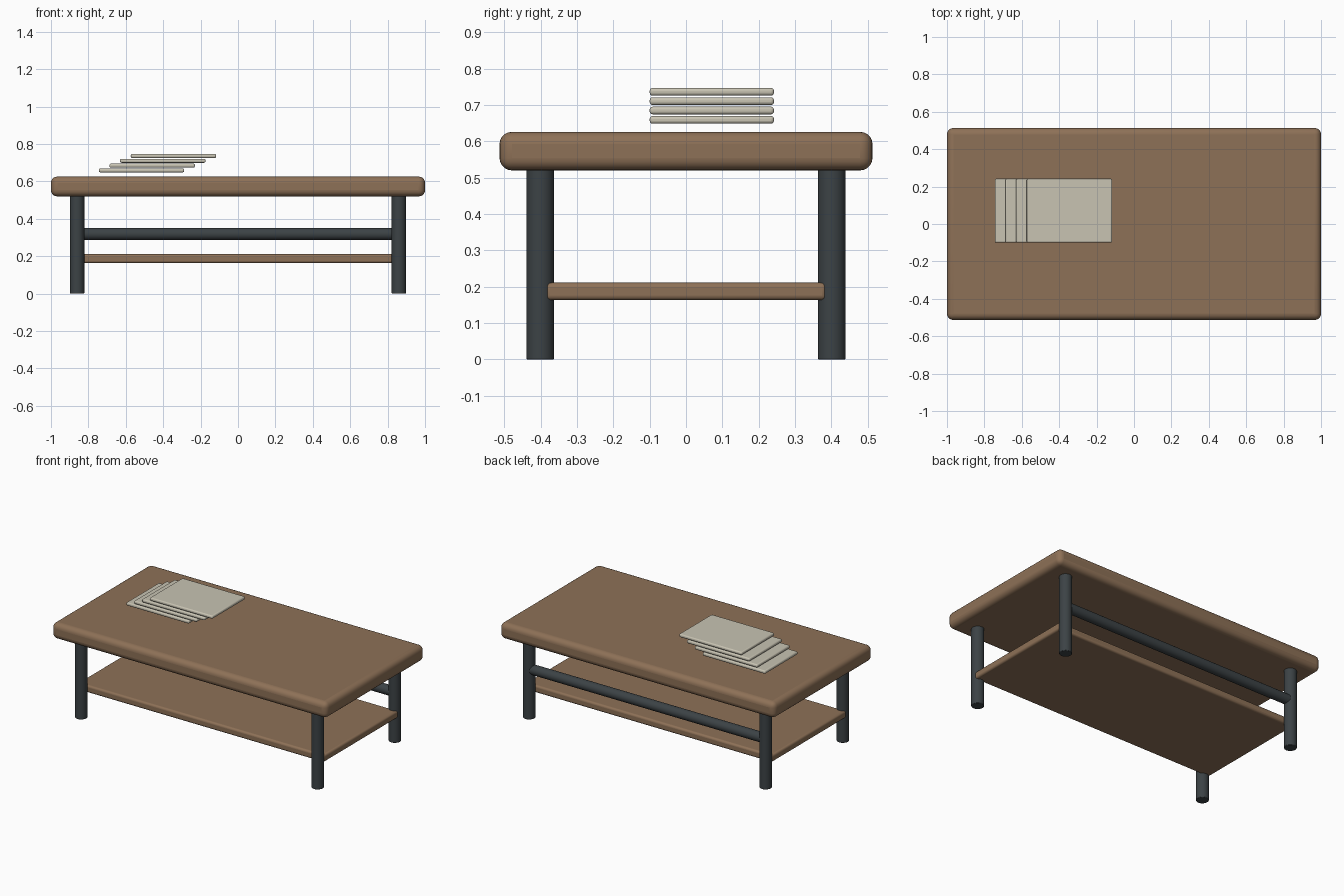
import bpy
import math

if "Cube" in bpy.data.objects:
    bpy.data.objects.remove(bpy.data.objects["Cube"])


def material(name, rgb):
    m = bpy.data.materials.new(name)
    m.diffuse_color = (*rgb, 1)
    m.use_nodes = True
    m.node_tree.nodes["Principled BSDF"].inputs["Base Color"].default_value = m.diffuse_color
    return m


WOOD = material("wood", (0.27, 0.165, 0.095))
METAL = material("dark_metal", (0.045, 0.055, 0.06))
PAPER = material("paper", (0.58, 0.55, 0.45))


def finish(name, mat, bevel, segments):
    ob = bpy.context.object
    ob.name = name
    ob.data.materials.append(mat)
    mod = ob.modifiers.new("rounded_edges", 'BEVEL')
    mod.width = bevel
    mod.segments = segments
    mod.limit_method = 'ANGLE'
    mod.angle_limit = math.radians(40)
    bpy.ops.object.shade_smooth_by_angle(angle=math.radians(35))
    return ob


def slab(name, centre, size, mat, bevel, segments=4):
    bpy.ops.mesh.primitive_cube_add(size=1, location=centre)
    bpy.context.object.scale = size
    bpy.ops.object.transform_apply(location=False, rotation=False, scale=True)
    return finish(name, mat, bevel, segments)


def rod(name, centre, radius, length, rotation=(0, 0, 0)):
    bpy.ops.mesh.primitive_cylinder_add(vertices=32, radius=radius, depth=length,
                                        location=centre, rotation=rotation)
    return finish(name, METAL, 0.003, 2)


# Table top and lower shelf
slab("table_top", (0, 0, 0.573), (2.0, 1.026, 0.106), WOOD, 0.034, 5)
slab("lower_shelf", (0, 0, 0.187), (1.79, 0.774, 0.048), WOOD, 0.013)

# Four round legs
LEG_X, LEG_Y, LEG_H = 0.86, 0.401, 0.53
for sx, side in ((-1, "left"), (1, "right")):
    for sy, end in ((-1, "front"), (1, "back")):
        rod(f"{end}_{side}_leg", (sx * LEG_X, sy * LEG_Y, LEG_H / 2), 0.038, LEG_H)

# Rail joining the back legs
rod("back_rail", (0, LEG_Y, 0.319), 0.032, 2 * LEG_X, (0, math.pi / 2, 0))

# Fanned stack of magazines
for i in range(4):
    slab(f"magazine_{i + 1}", (-0.516 + 0.057 * i, 0.071, 0.659 + 0.0257 * i),
         (0.457, 0.342, 0.021), PAPER, 0.008, 3)
